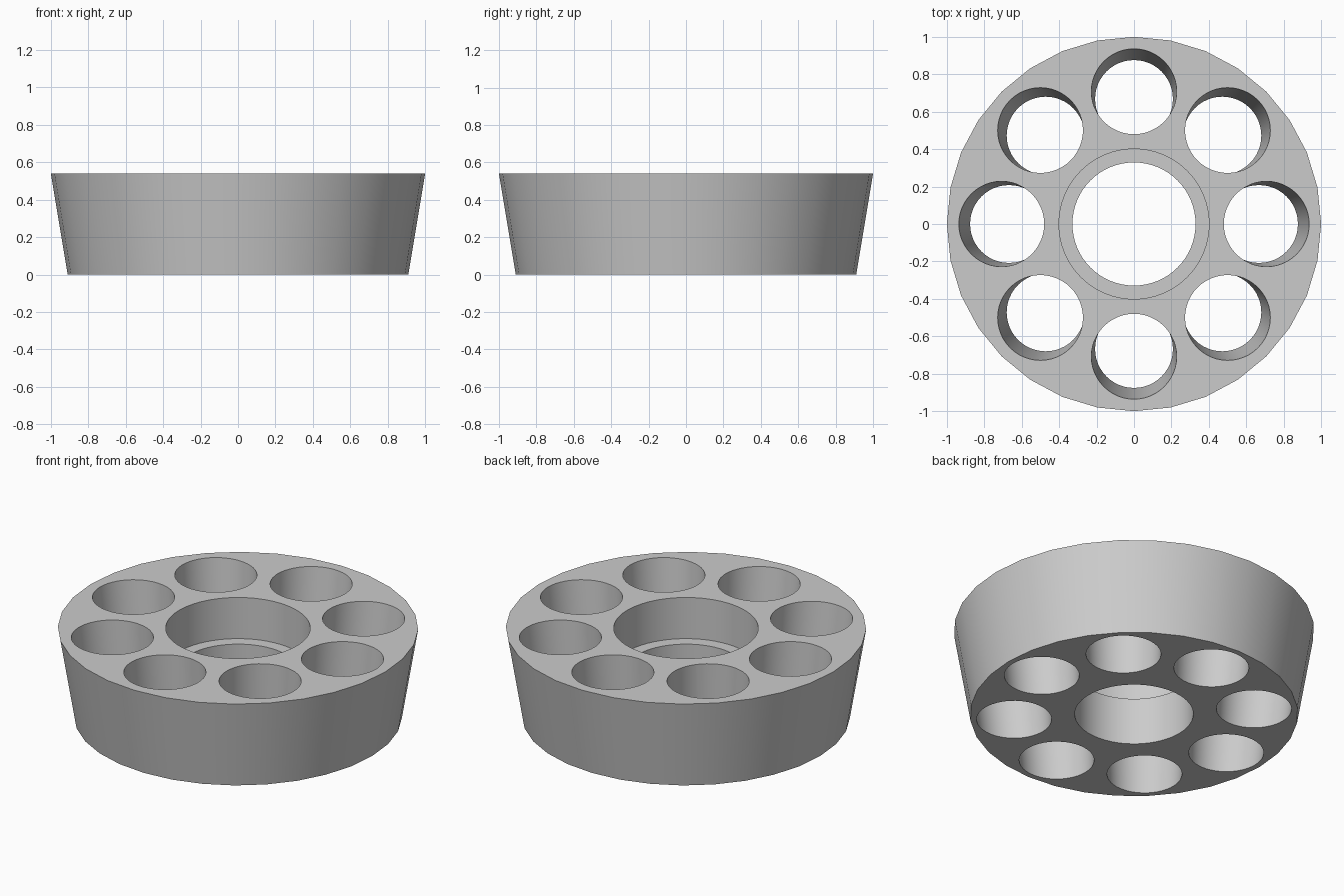
import bpy
import math

H = 0.54          # body height
LEDGE = 0.288     # height of the step in the bore

old = bpy.data.objects.get("Cube")
if old:
    bpy.data.objects.remove(old, do_unlink=True)

grey = bpy.data.materials.new("plain grey")
grey.use_nodes = True
colour = (0.6, 0.6, 0.6, 1)
grey.diffuse_color = colour
grey.node_tree.nodes["Principled BSDF"].inputs["Base Color"].default_value = colour


def frustum(name, r_low, r_high, z_low, z_high, sides):
    """Upright frustum with a vertex on the x axis."""
    bpy.ops.mesh.primitive_cone_add(
        vertices=sides, radius1=r_low, radius2=r_high,
        depth=z_high - z_low, location=(0, 0, (z_low + z_high) / 2))
    ob = bpy.context.object
    bpy.ops.object.transform_apply(location=True, rotation=True, scale=True)
    ob.name = name
    ob.data.materials.append(grey)
    return ob


def cut(body, cutter):
    """Subtract the cutter from the body and discard it."""
    cutter.hide_render = True
    mod = body.modifiers.new("cut", 'BOOLEAN')
    mod.operation = 'DIFFERENCE'
    mod.solver = 'EXACT'
    mod.object = cutter
    bpy.context.view_layer.objects.active = body
    bpy.ops.object.modifier_apply(modifier=mod.name)
    bpy.data.objects.remove(cutter, do_unlink=True)


# Tapered round body
body = frustum("tapered_holder_body", 0.91, 1.0, 0, H, 32)

# Stepped centre bore
cut(body, frustum("bore_cutter", 0.329, 0.329, -0.1, H + 0.1, 64))
cut(body, frustum("counterbore_cutter", 0.401, 0.401, LEDGE, H + 0.1, 64))

# Ring of eight holes that widen and lean outward toward the top
MARGIN = 0.1
r_slope = (0.228 - 0.208) / H
lean = (0.708 - 0.668) / H
for i in range(8):
    hole = frustum("hole_cutter", 0.208 - MARGIN * r_slope,
                   0.228 + MARGIN * r_slope, -MARGIN, H + MARGIN, 48)
    a = i * math.pi / 4
    for v in hole.data.vertices:
        d = 0.668 + lean * v.co.z
        v.co.x += d * math.cos(a)
        v.co.y += d * math.sin(a)
    cut(body, hole)

# Smooth walls, sharp rims
bpy.ops.object.select_all(action='DESELECT')
body.select_set(True)
bpy.context.view_layer.objects.active = body
bpy.ops.object.shade_smooth_by_angle(angle=math.radians(30))
